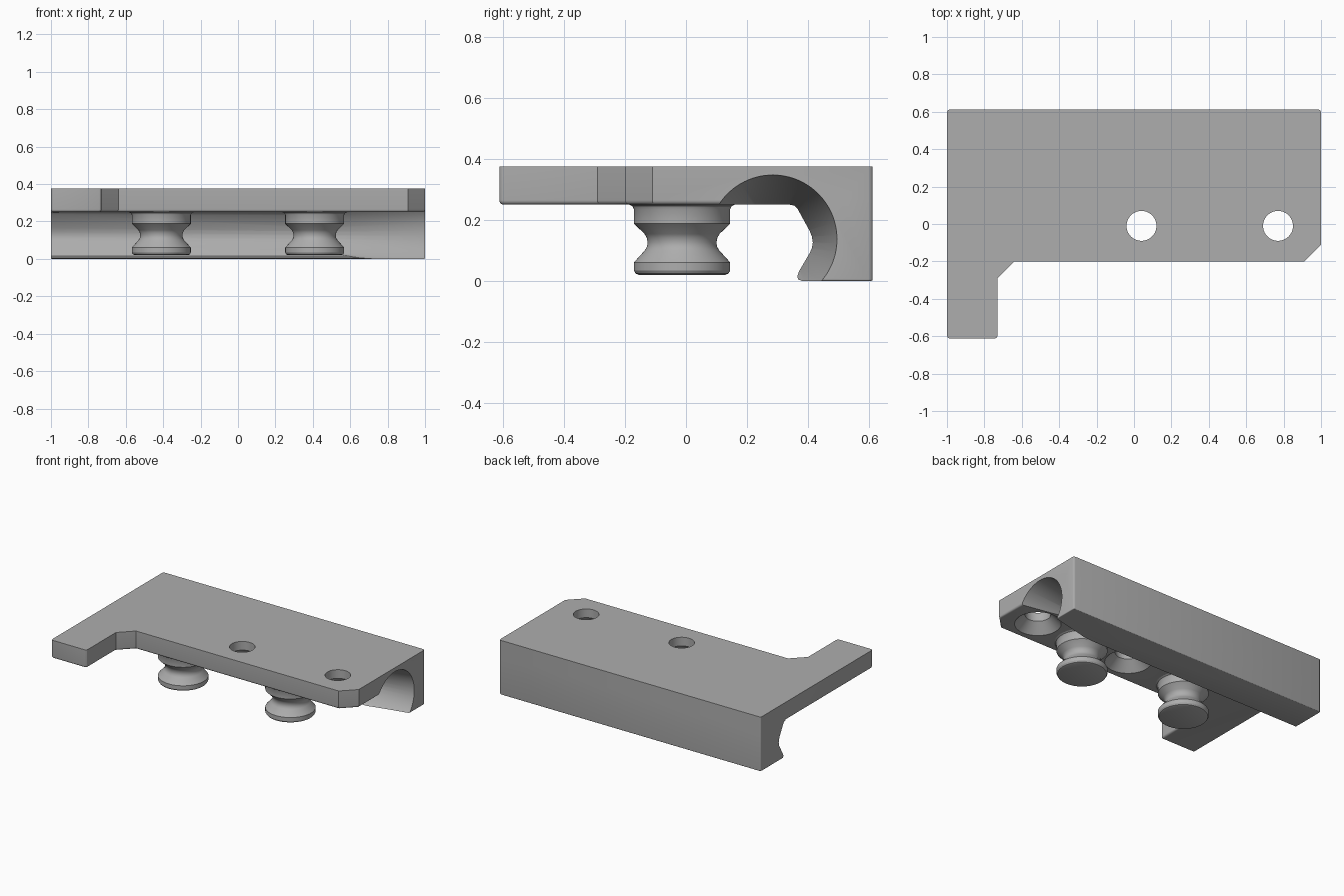
import bpy, bmesh, math
from mathutils import Vector

cube = bpy.data.objects.get("Cube")
if cube:
    bpy.data.objects.remove(cube, do_unlink=True)

GREY = (0.42, 0.42, 0.42, 1)
grey = bpy.data.materials.new("plain grey")
grey.use_nodes = True
grey.diffuse_color = GREY
grey.node_tree.nodes["Principled BSDF"].inputs["Base Color"].default_value = GREY

TOP, UNDER, BACK = 0.375, 0.25, 0.612


def finish(bm, name):
    bmesh.ops.recalc_face_normals(bm, faces=bm.faces[:])
    mesh = bpy.data.meshes.new(name)
    bm.to_mesh(mesh)
    bm.free()
    obj = bpy.data.objects.new(name, mesh)
    bpy.context.collection.objects.link(obj)
    mesh.materials.append(grey)
    return obj


def prism(points, sweep):
    bm = bmesh.new()
    face = bm.faces.new([bm.verts.new(p) for p in points])
    ext = bmesh.ops.extrude_face_region(bm, geom=[face])
    moved = [v for v in ext["geom"] if isinstance(v, bmesh.types.BMVert)]
    bmesh.ops.translate(bm, verts=moved, vec=sweep)
    bmesh.ops.recalc_face_normals(bm, faces=bm.faces[:])
    return bm


def round_edges(bm, rule, width, segments):
    edges = [e for e in bm.edges if rule(*[v.co for v in e.verts])]
    bmesh.ops.bevel(bm, geom=edges, offset=width, offset_type='OFFSET',
                    segments=segments, profile=0.5, affect='EDGES', clamp_overlap=True)


def lathe(profile, name, location, steps=64):
    """Spin (radius, height) points about the z axis."""
    bm = bmesh.new()
    verts = [bm.verts.new((r, 0, z)) for r, z in profile]
    edges = [bm.edges.new(pair) for pair in zip(verts, verts[1:])]
    bmesh.ops.spin(bm, geom=verts + edges, axis=(0, 0, 1), cent=(0, 0, 0),
                   angle=math.tau, steps=steps)
    bmesh.ops.remove_doubles(bm, verts=bm.verts[:], dist=1e-5)
    obj = finish(bm, name)
    obj.location = location
    return obj


def combine(target, other, operation):
    mod = target.modifiers.new(operation.lower(), 'BOOLEAN')
    mod.operation, mod.solver, mod.object = operation, 'EXACT', other
    bpy.context.view_layer.objects.active = target
    bpy.ops.object.modifier_apply(modifier=mod.name)
    bpy.data.objects.remove(other, do_unlink=True)


def smooth(obj, degrees=28):
    bpy.ops.object.select_all(action='DESELECT')
    obj.select_set(True)
    bpy.context.view_layer.objects.active = obj
    bpy.ops.object.shade_smooth_by_angle(angle=math.radians(degrees))


# Top plate with a front arm and chamfered corners
outline = [(-1, BACK), (1, BACK), (1, -0.11), (0.91, -0.2), (-0.64, -0.2),
           (-0.73, -0.29), (-0.73, -BACK), (-1, -BACK)]
bm = prism([(x, y, UNDER) for x, y in outline], Vector((0, 0, TOP - UNDER)))
round_edges(bm, lambda a, b: abs(a.z - b.z) > 0.1 and abs(abs(a.y) - BACK) < 0.001, 0.015, 3)
round_edges(bm, lambda a, b: max(a.z, b.z) < UNDER + 0.001, 0.035, 5)
body = finish(bm, "mounting_plate")

# Back wall with a rounded V groove along its inner face
section = [(BACK, 0), (BACK, TOP), (0.34, TOP), (0.34, UNDER), (0.355, 0.247),
           (0.365, 0.238), (0.405, 0.165), (0.413, 0.145), (0.416, 0.125),
           (0.413, 0.107), (0.405, 0.09), (0.37, 0.03), (0.365, 0.015),
           (0.368, 0.005), (0.38, 0)]
bm = prism([(-1, y, z) for y, z in section], Vector((2, 0, 0)))
round_edges(bm, lambda a, b: abs(a.z - b.z) > 0.3 and min(a.y, b.y) > 0.6, 0.015, 3)
round_edges(bm, lambda a, b: max(a.z, b.z) < 0.001
            and not max(a.y, b.y) < 0.4, 0.035, 5)
combine(body, finish(bm, "back_wall"), 'UNION')

# Tapered hollow entering from the left end
bm = bmesh.new()
bmesh.ops.create_cone(bm, cap_ends=True, segments=96, radius1=0.0635,
                      radius2=0.2205, depth=1)
hollow = finish(bm, "end_hollow_cutter")
hollow.rotation_euler = (0, math.pi / 2, 0)
hollow.location = (0.565, 0.285, 0.137)
combine(body, hollow, 'DIFFERENCE')

# Countersunk screw holes
for x in (0.04, 0.77):
    hole = lathe([(0, 0.2), (0.145, 0.2), (0.145, UNDER), (0.08, 0.315),
                  (0.08, 0.45), (0, 0.45)], "screw_hole_cutter", (x, -0.01, 0))
    combine(body, hole, 'DIFFERENCE')
smooth(body)

# Grooved pegs under the plate
peg = [(0, 0.02), (0.142, 0.02), (0.152, 0.024), (0.158, 0.034), (0.158, 0.06),
       (0.152, 0.067), (0.122, 0.1), (0.115, 0.112), (0.113, 0.126),
       (0.116, 0.142), (0.123, 0.154), (0.158, 0.188), (0.158, 0.235),
       (0.163, 0.245), (0.175, 0.251)]
for name, x in (("right_peg", -0.41), ("left_peg", 0.41)):
    smooth(lathe(peg, name, (x, -0.013, 0)))
